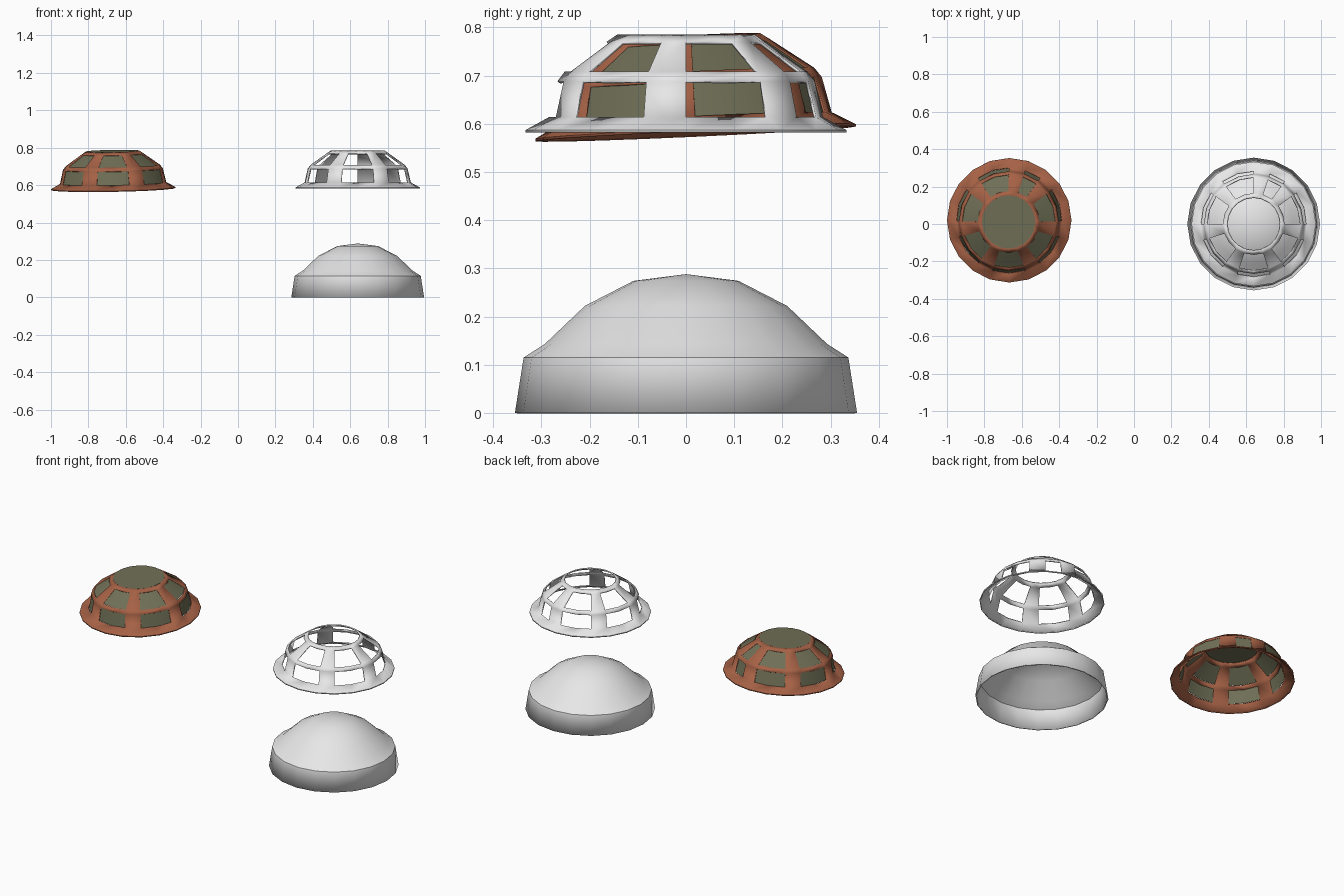
import bpy, bmesh, math

if "Cube" in bpy.data.objects:
    bpy.data.objects.remove(bpy.data.objects["Cube"])

SIDES = 20
STRUTS = {2, 4, 7, 10, 13, 16, 19}      # segments (18 degrees each) that stay solid
WINDOW_ROWS = {2, 4}                    # profile bands that hold windows


def material(name, rgb):
    m = bpy.data.materials.new(name)
    m.diffuse_color = (*rgb, 1)
    m.use_nodes = True
    m.node_tree.nodes["Principled BSDF"].inputs["Base Color"].default_value = m.diffuse_color
    return m


GREY = material("light_grey", (0.8, 0.8, 0.8))
BROWN = material("rust_brown", (0.38, 0.12, 0.06))
GREEN = material("dull_green", (0.16, 0.16, 0.095))


def lathe(name, profile, mat, loc, rot=(0, 0, 0), keep=lambda row, seg: True,
          cap=False, thick=0.0):
    """Revolve an upward (radius, z) profile, keeping only the chosen faces."""
    bm = bmesh.new()
    rings = []
    for r, z in profile:
        if r == 0:
            rings.append([bm.verts.new((0, 0, z))] * SIDES)
            continue
        rings.append([bm.verts.new((r * math.cos(math.tau * k / SIDES),
                                    r * math.sin(math.tau * k / SIDES), z))
                      for k in range(SIDES)])
    for i in range(len(rings) - 1):
        for k in range(SIDES):
            if not keep(i, k):
                continue
            n = (k + 1) % SIDES
            vs = [rings[i][k], rings[i][n], rings[i + 1][n], rings[i + 1][k]]
            bm.faces.new(list(dict.fromkeys(vs)))
    if cap:
        bm.faces.new(rings[-1])
    bmesh.ops.delete(bm, geom=[v for v in bm.verts if not v.link_faces], context='VERTS')
    me = bpy.data.meshes.new(name)
    bm.to_mesh(me)
    bm.free()
    me.materials.append(mat)
    ob = bpy.data.objects.new(name, me)
    bpy.context.collection.objects.link(ob)
    ob.location, ob.rotation_euler = loc, rot
    bpy.ops.object.select_all(action='DESELECT')
    ob.select_set(True)
    bpy.context.view_layer.objects.active = ob
    bpy.ops.object.shade_smooth_by_angle(angle=math.radians(32))
    if thick:
        mod = ob.modifiers.new("thickness", 'SOLIDIFY')
        mod.thickness = thick
        mod.offset = -1
    return ob


def is_frame(row, seg):
    return row not in WINDOW_ROWS or seg in STRUTS


def is_window(row, seg):
    return not is_frame(row, seg)


# cage profile: rim, flange, lower windows, middle band, upper windows, top band
cage = [(0.333, 0.0), (0.333, 0.005), (0.284, 0.032), (0.267, 0.106),
        (0.252, 0.126), (0.165, 0.188), (0.143, 0.203)]
inner = [(r - 0.004, z - 0.002) for r, z in cage]

# bare grey cage floating above the solid dome
lathe("window_frame", cage, GREY, (0.64, 0, 0.582), keep=is_frame, thick=0.007)
dome = [(0.355, 0), (0.337, 0.115), (0.293, 0.143), (0.21, 0.222),
        (0.109, 0.274), (0, 0.288)]
lathe("dome_shell", dome, GREY, (0.64, 0, 0), thick=0.008)

# finished canopy, slightly tilted: brown frame with green panes and roof disc
spot, tilt = (-0.667, 0.02, 0.579), (0.046, -0.018, 0)
lathe("canopy_frame", cage, BROWN, spot, tilt, keep=is_frame, thick=0.007)
lathe("canopy_panes", inner, GREEN, spot, tilt, keep=is_window)
lathe("canopy_roof", [(0.1425, 0.199), (0.1425, 0.203)], GREEN, spot, tilt, cap=True)
